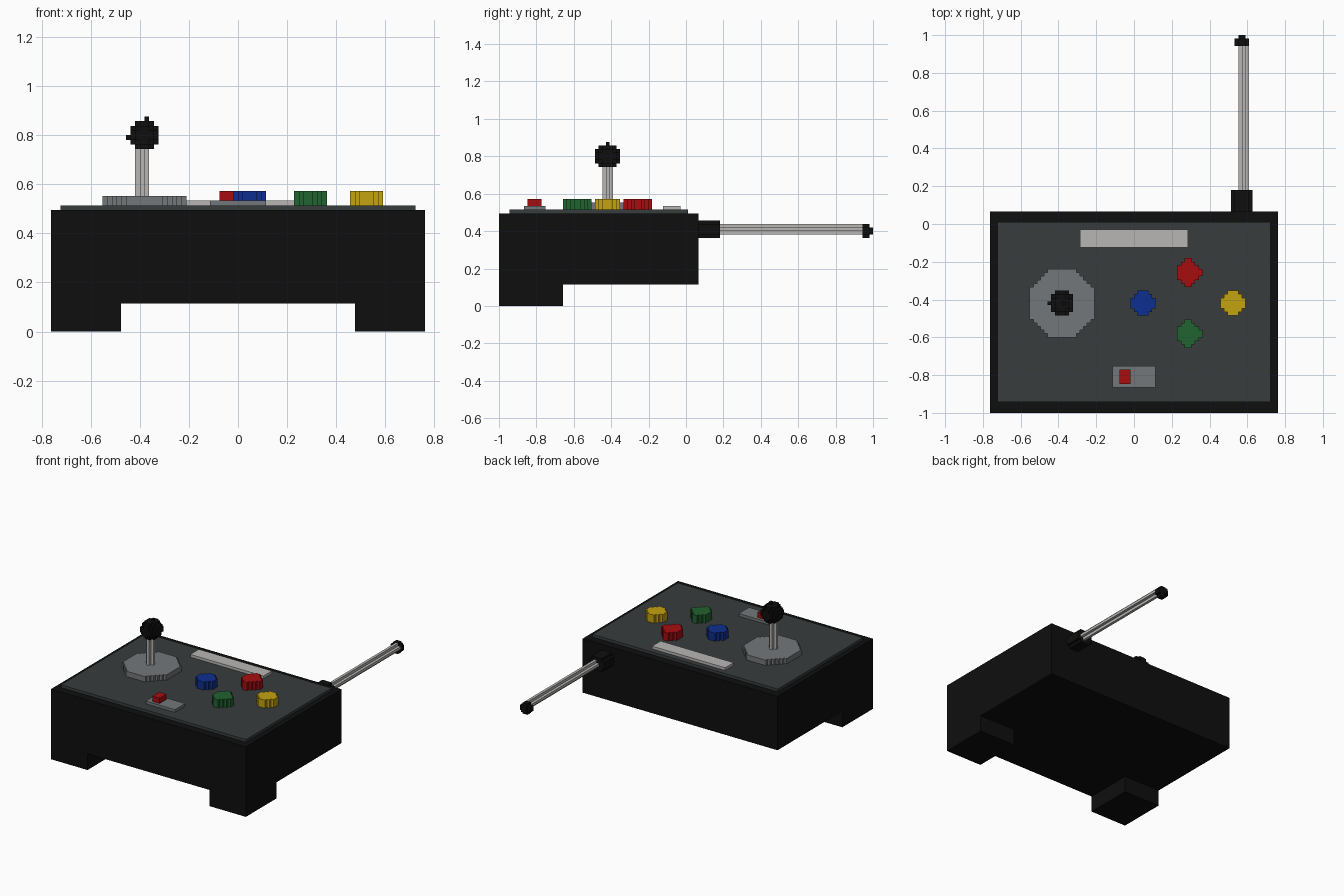
import bpy, bmesh
from mathutils import Vector

if "Cube" in bpy.data.objects:
    bpy.data.objects.remove(bpy.data.objects["Cube"])

# One block is 1/105 of the longest side; parts are laid out on a block grid
U = 2 / 105
ORIGIN = Vector((-40 * U, -1, 0))


def material(name, r, g, b):
    m = bpy.data.materials.new(name)
    m.use_nodes = True
    m.diffuse_color = (r, g, b, 1)
    m.node_tree.nodes["Principled BSDF"].inputs["Base Color"].default_value = (r, g, b, 1)
    return m


BLACK = material("black", 0.0045, 0.0045, 0.0045)
SLATE = material("slate", 0.038, 0.046, 0.047)
GREY = material("grey", 0.175, 0.185, 0.195)
SILVER = material("silver", 0.48, 0.47, 0.46)
RED = material("red", 0.38, 0.004, 0.005)
BLUE = material("blue", 0.004, 0.028, 0.28)
GREEN = material("green", 0.015, 0.125, 0.028)
YELLOW = material("yellow", 0.55, 0.36, 0.005)


def finish(name, bm, mat):
    bmesh.ops.recalc_face_normals(bm, faces=bm.faces)
    mesh = bpy.data.meshes.new(name)
    bm.to_mesh(mesh)
    bm.free()
    mesh.materials.append(mat)
    obj = bpy.data.objects.new(name, mesh)
    bpy.context.collection.objects.link(obj)
    return obj


def add_box(bm, lo, hi):
    lo, hi = Vector(lo), Vector(hi)
    verts = bmesh.ops.create_cube(bm, size=1)["verts"]
    for v in verts:
        v.co = ORIGIN + U * Vector([(v.co[i] + 0.5) * (hi[i] - lo[i]) + lo[i] for i in range(3)])


def box(name, mat, lo, hi):
    bm = bmesh.new()
    add_box(bm, lo, hi)
    return finish(name, bm, mat)


def blocks(name, mat, cells):
    """Skin of a set of grid blocks: only the exposed sides are made."""
    bm = bmesh.new()
    for cell in cells:
        for axis in range(3):
            for side in (0, 1):
                beside = list(cell)
                beside[axis] += 2 * side - 1
                if tuple(beside) in cells:
                    continue
                corners = []
                for a, b in ((0, 0), (1, 0), (1, 1), (0, 1)):
                    p = Vector(cell)
                    p[axis] += side
                    p[(axis + 1) % 3] += a
                    p[(axis + 2) % 3] += b
                    corners.append(bm.verts.new(ORIGIN + U * p))
                bm.faces.new(corners)
    bmesh.ops.remove_doubles(bm, verts=bm.verts, dist=U / 10)
    bmesh.ops.dissolve_limit(bm, angle_limit=0.01, verts=bm.verts, edges=bm.edges)
    return finish(name, bm, mat)


def prism(lo, hi, axis, cut, cut_far=None):
    """Blocks of a bar along an axis whose corners are cut in steps."""
    cut_far = cut if cut_far is None else cut_far
    a, b = [i for i in range(3) if i != axis]
    cells = set()
    for x in range(lo[0], hi[0]):
        for y in range(lo[1], hi[1]):
            for z in range(lo[2], hi[2]):
                p = (x, y, z)
                rim = min(p[b] - lo[b], hi[b] - 1 - p[b])
                if p[a] - lo[a] + rim >= cut and hi[a] - 1 - p[a] + rim >= cut_far:
                    cells.add(p)
    return cells


# Case with two front feet
box("case", BLACK, (0, 0, 6), (80, 56, 26))
box("right_foot", BLACK, (0, 0, 0), (15, 18, 6))
box("left_foot", BLACK, (65, 0, 0), (80, 18, 6))
box("top_panel", SLATE, (2, 3, 26), (78, 53, 27))

# Panel fittings
box("label_strip", SILVER, (25, 46, 27), (55, 51, 28))
box("switch_plate", GREY, (34, 7, 27), (46, 13, 28))
box("switch_slider", RED, (36, 8, 28), (39, 12, 30))

# Push buttons
blocks("blue_button", BLUE, prism((39, 27, 27), (46, 34, 30), 2, 2))
blocks("yellow_button", YELLOW, prism((64, 27, 27), (71, 34, 30), 2, 2))
blocks("red_button", RED, prism((52, 35, 27), (59, 43, 30), 2, 2, 3))
blocks("green_button", GREEN, prism((52, 18, 27), (59, 26, 30), 2, 2, 3))

# Joystick
blocks("stick_base", GREY, prism((11, 21, 27), (29, 40, 29), 2, 5))
blocks("stick_shaft", SILVER, prism((18, 29, 29), (21, 32, 40), 2, 1))
centre = Vector((20, 30.5, 42))
ball = {(x, y, z) for x in range(16, 24) for y in range(26, 35) for z in range(38, 46)
        if (Vector((x + 0.5, y + 0.5, z + 0.5)) - centre).length < 3.4}
ball |= {(20, 30, 45), (16, 30, 41)}
blocks("stick_ball", BLACK, ball)

# Rear aerial
blocks("aerial_collar", BLACK, prism((67, 56, 19), (73, 62, 24), 1, 1))
blocks("aerial_rod", SILVER, prism((69, 62, 20), (72, 102, 23), 1, 1))
tip = prism((68, 102, 19), (72, 104, 23), 1, 1) | prism((69, 104, 20), (71, 105, 22), 1, 0)
blocks("aerial_tip", BLACK, tip)
